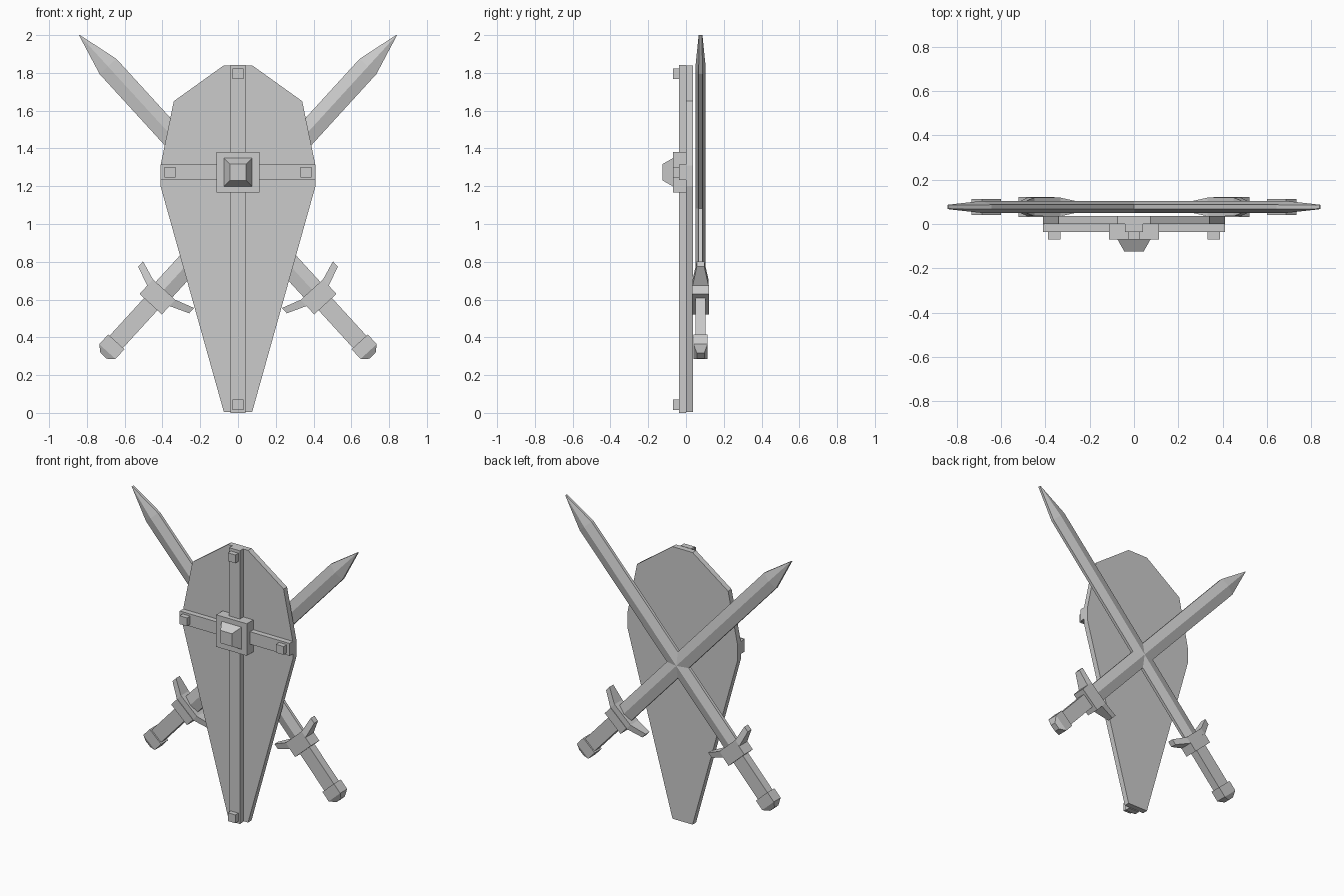
import bpy, bmesh, math
from mathutils import Matrix, Vector

cube = bpy.data.objects.get("Cube")
if cube:
    bpy.data.objects.remove(cube, do_unlink=True)

grey = bpy.data.materials.new("plain grey")
grey.use_nodes = True
COLOUR = (0.6, 0.6, 0.6, 1)
grey.diffuse_color = COLOUR
grey.node_tree.nodes["Principled BSDF"].inputs["Base Color"].default_value = COLOUR


def finish(name, bm, matrix=Matrix()):
    bmesh.ops.recalc_face_normals(bm, faces=bm.faces)
    mesh = bpy.data.meshes.new(name)
    bm.to_mesh(mesh)
    bm.free()
    mesh.transform(matrix)
    mesh.materials.append(grey)
    obj = bpy.data.objects.new(name, mesh)
    bpy.context.collection.objects.link(obj)
    return obj


def loft(name, rings, matrix=Matrix()):
    """Skin a list of equal-length point rings and cap both ends."""
    bm = bmesh.new()
    loops = [[bm.verts.new(p) for p in ring] for ring in rings]
    for a, b in zip(loops, loops[1:]):
        for i in range(len(a)):
            j = (i + 1) % len(a)
            bm.faces.new((a[i], a[j], b[j], b[i]))
    bm.faces.new(loops[0])
    bm.faces.new(loops[-1])
    return finish(name, bm, matrix)


def rect(x, y, z):
    return [(-x, -y, z), (x, -y, z), (x, y, z), (-x, y, z)]


def box(name, x0, x1, y0, y1, z0, z1):
    ring = [(x0, y0), (x1, y0), (x1, y1), (x0, y1)]
    return loft(name, [[(x, y, z) for x, y in ring] for z in (z0, z1)])


# Shield plate
half = [(0.075, 0.005), (0.41, 1.2), (0.41, 1.31), (0.34, 1.65), (0.075, 1.84)]
outline = half + [(-x, z) for x, z in reversed(half)]
loft("shield_plate", [[(x, y, z) for x, z in outline] for y in (0, 0.037)])

# Raised cross straps and studs
MID = 1.274
box("vertical_strap", -0.04, 0.04, -0.037, 0, 0, 1.842)
box("horizontal_strap", -0.41, 0.41, -0.036, 0, MID - 0.042, MID + 0.042)
for name, x, z in (("top_stud", 0, 1.795), ("bottom_stud", 0, 0.042),
                   ("left_stud", 0.36, MID), ("right_stud", -0.36, MID)):
    box(name, x - 0.028, x + 0.028, -0.069, -0.03, z - 0.028, z + 0.028)

# Central boss
box("boss_plate", -0.114, 0.114, -0.069, 0, MID - 0.108, MID + 0.108)
toward_front = Matrix.Translation((0, 0, MID)) @ Matrix.Rotation(math.pi / 2, 4, "X")
loft("boss_peak", [rect(0.08, 0.08, 0.06), rect(0.043, 0.043, 0.125)], toward_front)


# Crossed swords, each built along local z with the crossing at its origin
def blade_ring(w, edge, ridge, z):
    return [(-w, -edge, z), (0, -ridge, z), (w, -edge, z),
            (w, edge, z), (0, ridge, z), (-w, edge, z)]


def guard_ring(x, y, low, high):
    return [(x, -y, low), (x, y, low), (x, y, high), (x, -y, high)]


def sword(side, sign):
    place = (Matrix.Translation((0, 0.077, 1.081))
             @ Matrix.Rotation(sign * math.radians(42.43), 4, "Y"))
    loft(side + "_blade", [blade_ring(0.06, 0.01, 0.027, -0.62),
                           blade_ring(0.06, 0.01, 0.027, 1.02),
                           blade_ring(0.002, 0.008, 0.01, 1.245)], place)
    guard = [(0.183, 0.02, -0.583, -0.545), (0.08, 0.042, -0.625, -0.58)]
    rings = [guard_ring(-x, y, a, b) for x, y, a, b in guard]
    rings += [guard_ring(x, y, a, b) for x, y, a, b in reversed(guard)]
    loft(side + "_guard", rings, place)
    loft(side + "_collar", [rect(0.08, 0.045, -0.685), rect(0.08, 0.045, -0.62)], place)
    loft(side + "_grip", [rect(0.048, 0.027, -0.97), rect(0.048, 0.027, -0.68)], place)
    loft(side + "_pommel", [rect(0.023, 0.02, -1.055), rect(0.058, 0.037, -1.025),
                            rect(0.058, 0.037, -0.955)], place)


sword("left_tipped_sword", 1)
sword("right_tipped_sword", -1)
